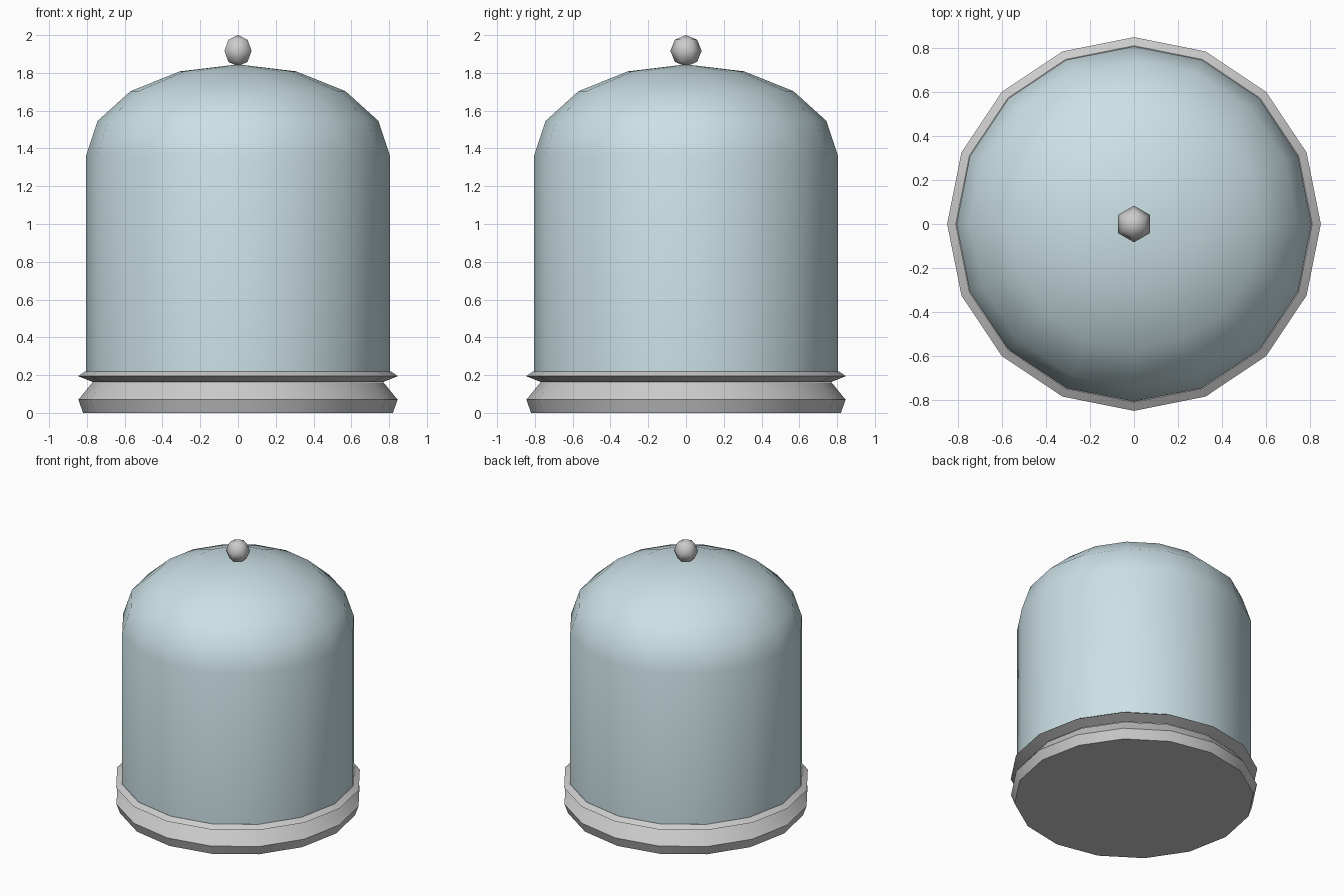
import bpy, bmesh, math

if "Cube" in bpy.data.objects:
    bpy.data.objects.remove(bpy.data.objects["Cube"])


def lathe(name, profile, sides, closed=False, smooth=30):
    """Revolve an (r, z) profile around z; r = 0 becomes a pole."""
    bm = bmesh.new()
    rings = []
    for r, z in profile:
        if r == 0:
            rings.append([bm.verts.new((0, 0, z))] * sides)
        else:
            rings.append([bm.verts.new((r * math.sin(2 * math.pi * i / sides),
                                        r * math.cos(2 * math.pi * i / sides), z))
                          for i in range(sides)])
    pairs = list(zip(rings, rings[1:]))
    if closed:
        pairs.append((rings[-1], rings[0]))
    for a, b in pairs:
        for i in range(sides):
            j = (i + 1) % sides
            bm.faces.new(dict.fromkeys((a[i], a[j], b[j], b[i])))
    bmesh.ops.recalc_face_normals(bm, faces=bm.faces)
    mesh = bpy.data.meshes.new(name)
    bm.to_mesh(mesh)
    bm.free()
    ob = bpy.data.objects.new(name, mesh)
    bpy.context.collection.objects.link(ob)
    bpy.ops.object.select_all(action='DESELECT')
    ob.select_set(True)
    bpy.context.view_layer.objects.active = ob
    bpy.ops.object.shade_smooth_by_angle(angle=math.radians(smooth))
    return ob


def arc(r, h, z, start, end, steps):
    """Elliptical arc profile, ending exactly on the axis at 90 degrees."""
    pts = []
    for k in range(steps + 1):
        a = math.radians(start + (end - start) * k / steps)
        c = math.cos(a)
        pts.append((r * c if c > 1e-6 else 0, z + h * math.sin(a)))
    return pts


# Plinth with a waisted top
lathe("base", [(0, 0), (0.82, 0), (0.845, 0.07), (0.77, 0.162), (0, 0.162)], 16)

# Rim collar under the glass
lathe("rim_ring", [(0.77, 0.164), (0.847, 0.195), (0.808, 0.22), (0.77, 0.21)],
      16, closed=True)

# Glass bell: straight wall and squashed dome
bell = lathe("glass_bell", [(0.805, 0.2)] + arc(0.805, 0.485, 1.36, 0, 90, 4), 16)
glass = bpy.data.materials.new("pale_glass")
glass.diffuse_color = (0.60, 0.75, 0.79, 1)
glass.use_nodes = True
glass.node_tree.nodes["Principled BSDF"].inputs["Base Color"].default_value = glass.diffuse_color
bell.data.materials.append(glass)

# Knob on top
lathe("knob", arc(0.083, 0.083, 1.917, -90, 90, 4), 6, smooth=75)
